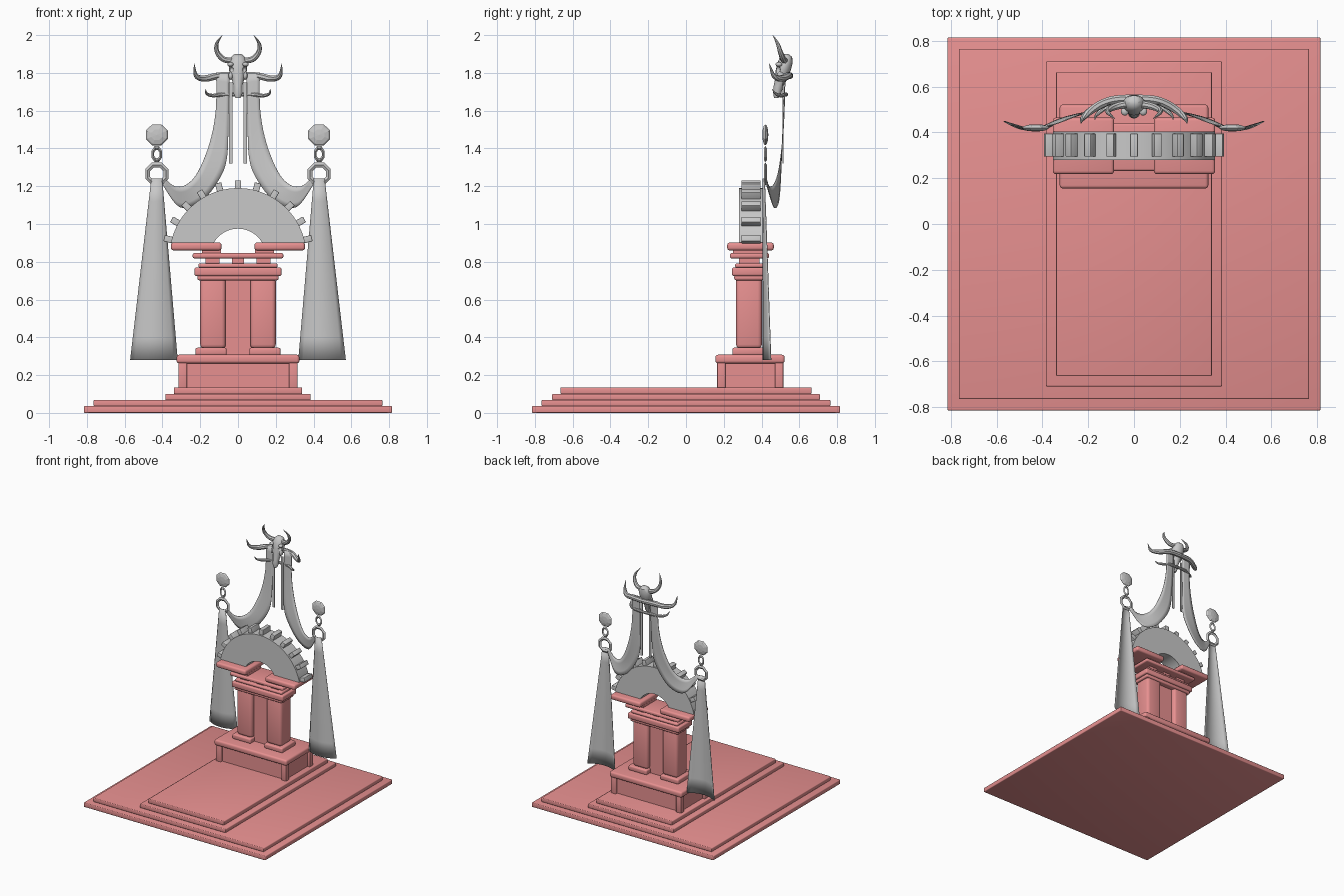
import bpy, bmesh, math
from mathutils import Vector

cube = bpy.data.objects.get("Cube")
if cube:
    bpy.data.objects.remove(cube, do_unlink=True)


def material(name, color):
    m = bpy.data.materials.new(name)
    m.use_nodes = True
    m.diffuse_color = color
    m.node_tree.nodes["Principled BSDF"].inputs["Base Color"].default_value = color
    return m


ROSE = material("rose stone", (0.80, 0.28, 0.28, 1))
GREY = material("grey metal", (0.58, 0.58, 0.58, 1))


def finish(name, bm, mat, smooth=True):
    bmesh.ops.recalc_face_normals(bm, faces=bm.faces)
    me = bpy.data.meshes.new(name)
    bm.to_mesh(me)
    bm.free()
    ob = bpy.data.objects.new(name, me)
    bpy.context.collection.objects.link(ob)
    me.materials.append(mat)
    if smooth:
        bpy.ops.object.select_all(action='DESELECT')
        ob.select_set(True)
        bpy.context.view_layer.objects.active = ob
        bpy.ops.object.shade_smooth_by_angle(angle=math.radians(40))
    return ob


def box(name, x, y, z, bevel=0.0, mat=ROSE):
    """Box from (low, high) ranges, with rounded edges."""
    bm = bmesh.new()
    bmesh.ops.create_cube(bm, size=1)
    for v in bm.verts:
        v.co = [r[0] if c < 0 else r[1] for c, r in zip(v.co, (x, y, z))]
    if bevel:
        bmesh.ops.bevel(bm, geom=bm.edges[:], offset=bevel, segments=3,
                        profile=0.5, affect='EDGES')
    return finish(name, bm, mat)


def side_range(s, a, b):
    return (min(s * a, s * b), max(s * a, s * b))


def smooth_path(points, steps=5):
    """Catmull-Rom points through a short list of vectors."""
    p = [Vector(q) for q in points]
    p = [2 * p[0] - p[1]] + p + [2 * p[-1] - p[-2]]
    out = []
    for i in range(1, len(p) - 2):
        a, b, c, d = p[i - 1:i + 3]
        for k in range(steps):
            t = k / steps
            out.append(0.5 * (2 * b + (c - a) * t + (2 * a - 5 * b + 4 * c - d) * t * t
                              + (3 * b - a - 3 * c + d) * t ** 3))
    return out + [p[-2]]


def loft(bm, rings, closed=True, caps=True):
    rows = [[bm.verts.new(c) for c in ring] for ring in rings]
    n = len(rows[0])
    for r, q in zip(rows, rows[1:]):
        for i in range(n if closed else n - 1):
            j = (i + 1) % n
            bm.faces.new((r[i], r[j], q[j], q[i]))
    if caps:
        bm.faces.new(rows[0])
        bm.faces.new(rows[-1])


def horn(name, points, sides=8):
    """Tapered tube; each point is x, y, z, radius."""
    path = smooth_path([Vector(p) for p in points])
    rings = []
    for i, p in enumerate(path):
        a, b = path[max(i - 1, 0)], path[min(i + 1, len(path) - 1)]
        t = (b - a).to_3d().normalized()
        u = t.cross(Vector((0.1, 0.9, 0.3))).normalized()
        w = t.cross(u)
        rings.append([p.to_3d() + max(p[3], 0.001) *
                      (u * math.cos(k * math.tau / sides) + w * math.sin(k * math.tau / sides))
                      for k in range(sides)])
    bm = bmesh.new()
    loft(bm, rings)
    return finish(name, bm, GREY)


def cloth(name, rings):
    bm = bmesh.new()
    loft(bm, rings, closed=False, caps=False)
    ob = finish(name, bm, GREY)
    sol = ob.modifiers.new("thickness", 'SOLIDIFY')
    sol.thickness, sol.offset = 0.004, 0
    return ob


def ring_link(name, x, z, rx, rz, hole, y=0.42, depth=0.008):
    """Flat eight-sided link standing in the xz plane."""
    section = [(1, 0), ((1 + hole) / 2, -depth), (hole, 0), ((1 + hole) / 2, depth)]
    rings = []
    for k in range(9):
        a = math.tau * (k + 0.5) / 8
        rings.append([(x + rx * r * math.cos(a), y + dy, z + rz * r * math.sin(a))
                      for r, dy in section])
    bm = bmesh.new()
    loft(bm, rings, caps=False)
    bmesh.ops.remove_doubles(bm, verts=bm.verts, dist=0.0001)
    return finish(name, bm, GREY, smooth=False)


def ball(name, center, radii, u=16, v=10, smooth=True):
    bm = bmesh.new()
    bmesh.ops.create_uvsphere(bm, u_segments=u, v_segments=v, radius=1)
    for p in bm.verts:
        x, y, z = p.co
        if not smooth:  # turn the poles to front and back
            a = math.pi / u
            x, y, z = (x * math.cos(a) - y * math.sin(a), z, x * math.sin(a) + y * math.cos(a))
        p.co = Vector(center) + Vector((x * radii[0], y * radii[1], z * radii[2]))
    return finish(name, bm, GREY, smooth)


# Stepped platform
for i, (hx, hy, z0, z1) in enumerate([(0.815, 0.815, 0, 0.036), (0.765, 0.765, 0.036, 0.068),
                                      (0.385, 0.71, 0.068, 0.1), (0.34, 0.665, 0.1, 0.135)]):
    box(f"platform_step_{i + 1}", (-hx, hx), (-hy, hy), (z0, z1), 0.006)

# Pedestal with corner posts and cap
box("pedestal_core", (-0.295, 0.295), (0.185, 0.495), (0.13, 0.27))
for s in (-1, 1):
    for y in (0.165, 0.47):
        box("pedestal_post", side_range(s, 0.27, 0.315), (y, y + 0.045), (0.13, 0.27), 0.006)
box("pedestal_cap", (-0.325, 0.325), (0.155, 0.522), (0.262, 0.308), 0.014)

# Columns and the wall between them
box("column_wall", (-0.08, 0.08), (0.30, 0.37), (0.3, 0.72))
for s in (-1, 1):
    box("column_base", side_range(s, 0.06, 0.225), (0.245, 0.42), (0.305, 0.345), 0.01)
    box("column", side_range(s, 0.065, 0.2), (0.265, 0.402), (0.34, 0.72), 0.022)

# Stacked capital
for name, hx, y, z in [("capital_lower", 0.215, (0.255, 0.412), (0.702, 0.73)),
                       ("capital_band", 0.23, (0.243, 0.424), (0.725, 0.77)),
                       ("capital_upper", 0.21, (0.26, 0.41), (0.768, 0.792)),
                       ("beam", 0.24, (0.232, 0.44), (0.818, 0.846))]:
    box(name, (-hx, hx), y, z, 0.01)
for x, w in ((-0.135, 0.037), (0, 0.032), (0.135, 0.037)):
    box("spacer", (x - w, x + w), (0.28, 0.39), (0.785, 0.825))

# Side slabs carrying the arch
for s in (-1, 1):
    box("slab_foot", side_range(s, 0.09, 0.19), (0.25, 0.42), (0.84, 0.865))
    box("arch_slab", side_range(s, 0.087, 0.355), (0.218, 0.465), (0.86, 0.902), 0.014)

# Half-ring arch with teeth
CZ = 0.828
angles = [math.radians(12 + 156 * i / 40) for i in range(41)]
bm = bmesh.new()
loft(bm, [[(r * math.cos(a), y, CZ + r * math.sin(a))
           for r, y in ((0.147, 0.28), (0.362, 0.28), (0.362, 0.404), (0.147, 0.404))]
          for a in angles])
finish("arch", bm, GREY)
for i in range(11):
    a = math.radians(14 + 15.2 * i)
    tooth = box("arch_tooth", (0.34, 0.403), (0.294, 0.395), (-0.017, 0.017), 0.003, GREY)
    tooth.rotation_euler.y = -a
    tooth.location.z = CZ

for s in (-1, 1):
    # Flared hanging drape, bulging to the front
    rows = []
    for i in range(9):
        t = i / 8
        half, depth = 0.028 + 0.097 * t, 0.008 + 0.034 * t
        rows.append([(s * (0.43 + 0.015 * t + half * u), 0.408 + depth * u * u, 1.24 - 0.96 * t)
                     for u in (k / 5 - 1 for k in range(11))])
    cloth("hanging_drape", rows)

    # Ring, link and medallion
    ring_link("drape_ring", s * 0.43, 1.265, 0.066, 0.066, 0.58)
    ring_link("chain_link", s * 0.43, 1.37, 0.03, 0.046, 0.5)
    ball("medallion", (s * 0.43, 0.42, 1.472), (0.063, 0.016, 0.06), 8, 6, smooth=False)

    # Swag sweeping from the skull to the ring
    upper = smooth_path([(0.115, 0.525, 1.80), (0.118, 0.52, 1.6), (0.15, 0.51, 1.43),
                         (0.21, 0.49, 1.28), (0.27, 0.465, 1.21), (0.335, 0.44, 1.2),
                         (0.39, 0.424, 1.245)])
    lower = smooth_path([(0.045, 0.525, 1.80), (0.05, 0.515, 1.55), (0.06, 0.505, 1.34),
                         (0.11, 0.50, 1.22), (0.2, 0.49, 1.115), (0.31, 0.465, 1.09),
                         (0.405, 0.424, 1.215)])
    cloth("swag", [[(s * q.x, q.y, q.z) for q in (p.lerp(l, k / 4) for k in range(5))]
                   for p, l in zip(upper, lower)])
    box("ribbon_tail", side_range(s, 0.03, 0.047), (0.51, 0.515), (1.32, 1.75), 0, GREY)

    # Upper, middle and lower horns
    horn("upper_horn", [(s * 0.02, 0.525, 1.865, 0.017), (s * 0.075, 0.515, 1.872, 0.016),
                        (s * 0.11, 0.5, 1.91, 0.013), (s * 0.112, 0.485, 1.955, 0.009),
                        (s * 0.083, 0.46, 2.0, 0.001)])
    horn("middle_horn", [(0, 0.55, 1.785, 0.018), (s * 0.1, 0.54, 1.785, 0.019),
                         (s * 0.175, 0.505, 1.77, 0.018), (s * 0.222, 0.465, 1.785, 0.012),
                         (s * 0.232, 0.44, 1.85, 0.001)])
    horn("lower_horn", [(0, 0.53, 1.685, 0.011), (s * 0.08, 0.525, 1.685, 0.011),
                        (s * 0.135, 0.5, 1.68, 0.01), (s * 0.165, 0.475, 1.69, 0.007),
                        (s * 0.172, 0.455, 1.715, 0.001)])
    ball("brow", (s * 0.04, 0.492, 1.845), (0.017, 0.018, 0.012))
    ball("cheekbone", (s * 0.038, 0.5, 1.785), (0.012, 0.02, 0.022))

# Horned skull: oval sections from crown to snout (y, z, half width, half depth)
sections = [(0.53, 1.9, 0.018, 0.012), (0.53, 1.885, 0.036, 0.032), (0.525, 1.855, 0.05, 0.04),
            (0.515, 1.815, 0.048, 0.04), (0.505, 1.77, 0.034, 0.033), (0.49, 1.73, 0.023, 0.026),
            (0.483, 1.695, 0.025, 0.022), (0.478, 1.668, 0.014, 0.012)]
bm = bmesh.new()
loft(bm, [[(w * math.cos(k * math.tau / 16), y + d * math.sin(k * math.tau / 16), z)
           for k in range(16)] for y, z, w, d in sections])
skull = finish("skull", bm, GREY)

# Eye sockets
for s in (-1, 1):
    eye = ball("eye_cutter", (s * 0.036, 0.478, 1.818), (0.014, 0.025, 0.016))
    eye.hide_render = True
    eye.hide_viewport = True
    cut = skull.modifiers.new("eye_socket", 'BOOLEAN')
    cut.operation, cut.solver, cut.object = 'DIFFERENCE', 'EXACT', eye
